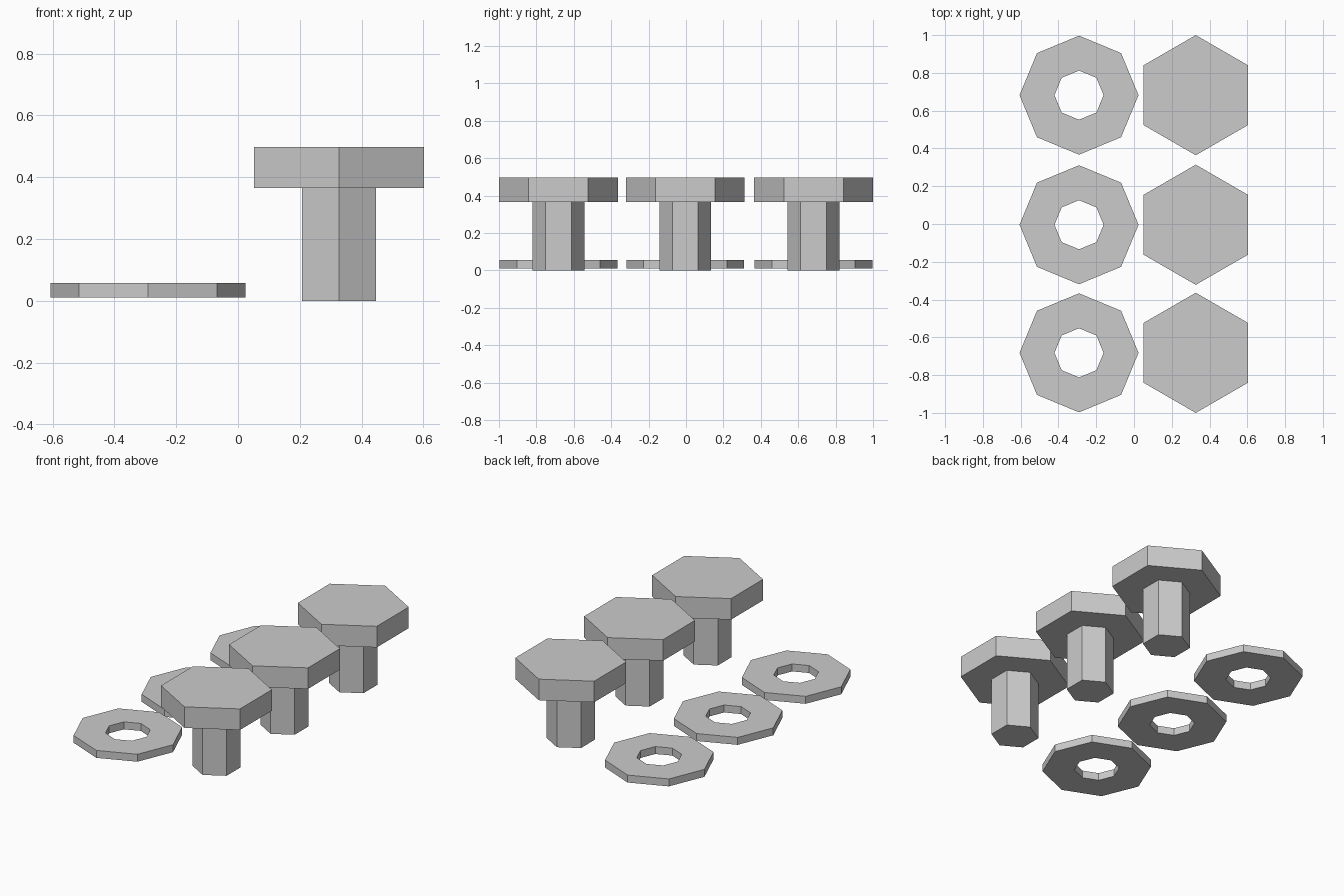
import bpy
import bmesh
import math

cube = bpy.data.objects.get("Cube")
if cube:
    bpy.data.objects.remove(cube, do_unlink=True)

steel = bpy.data.materials.new("steel_grey")
steel.diffuse_color = (0.6, 0.6, 0.6, 1)
steel.use_nodes = True
steel.node_tree.nodes["Principled BSDF"].inputs["Base Color"].default_value = (0.6, 0.6, 0.6, 1)


def ring(bm, sides, radius, z, start):
    """Ring of vertices forming a regular polygon."""
    angles = [start + math.tau * i / sides for i in range(sides)]
    return [bm.verts.new((radius * math.cos(a), radius * math.sin(a), z)) for a in angles]


def bridge(bm, lower, upper):
    """Quads between two rings."""
    n = len(lower)
    for i in range(n):
        j = (i + 1) % n
        bm.faces.new((lower[i], lower[j], upper[j], upper[i]))


def finish(bm, name, location):
    bmesh.ops.recalc_face_normals(bm, faces=bm.faces)
    mesh = bpy.data.meshes.new(name)
    bm.to_mesh(mesh)
    bm.free()
    mesh.materials.append(steel)
    obj = bpy.data.objects.new(name, mesh)
    obj.location = location
    bpy.context.collection.objects.link(obj)


def make_bolt(name, location):
    # Shank and wide head as one stepped hexagonal profile: (radius, height)
    bm = bmesh.new()
    profile = [(0.138, 0.0), (0.138, 0.365), (0.318, 0.365), (0.318, 0.498)]
    rings = [ring(bm, 6, r, z, math.pi / 2) for r, z in profile]
    for lower, upper in zip(rings, rings[1:]):
        bridge(bm, lower, upper)
    bm.faces.new(rings[0])
    bm.faces.new(rings[-1])
    finish(bm, name, location)


def make_washer(name, location):
    # Closed rectangular section swept around an octagon
    bm = bmesh.new()
    section = [(0.315, 0.01), (0.315, 0.057), (0.13, 0.057), (0.13, 0.01)]
    rings = [ring(bm, 8, r, z, 0) for r, z in section]
    for i in range(4):
        bridge(bm, rings[i], rings[(i + 1) % 4])
    finish(bm, name, location)


# Three matching pairs from front to back
for place, y in (("front", -0.682), ("middle", -0.004), ("back", 0.682)):
    make_bolt(place + "_bolt", (0.327, y, 0))
    make_washer(place + "_washer", (-0.291, y, 0))
